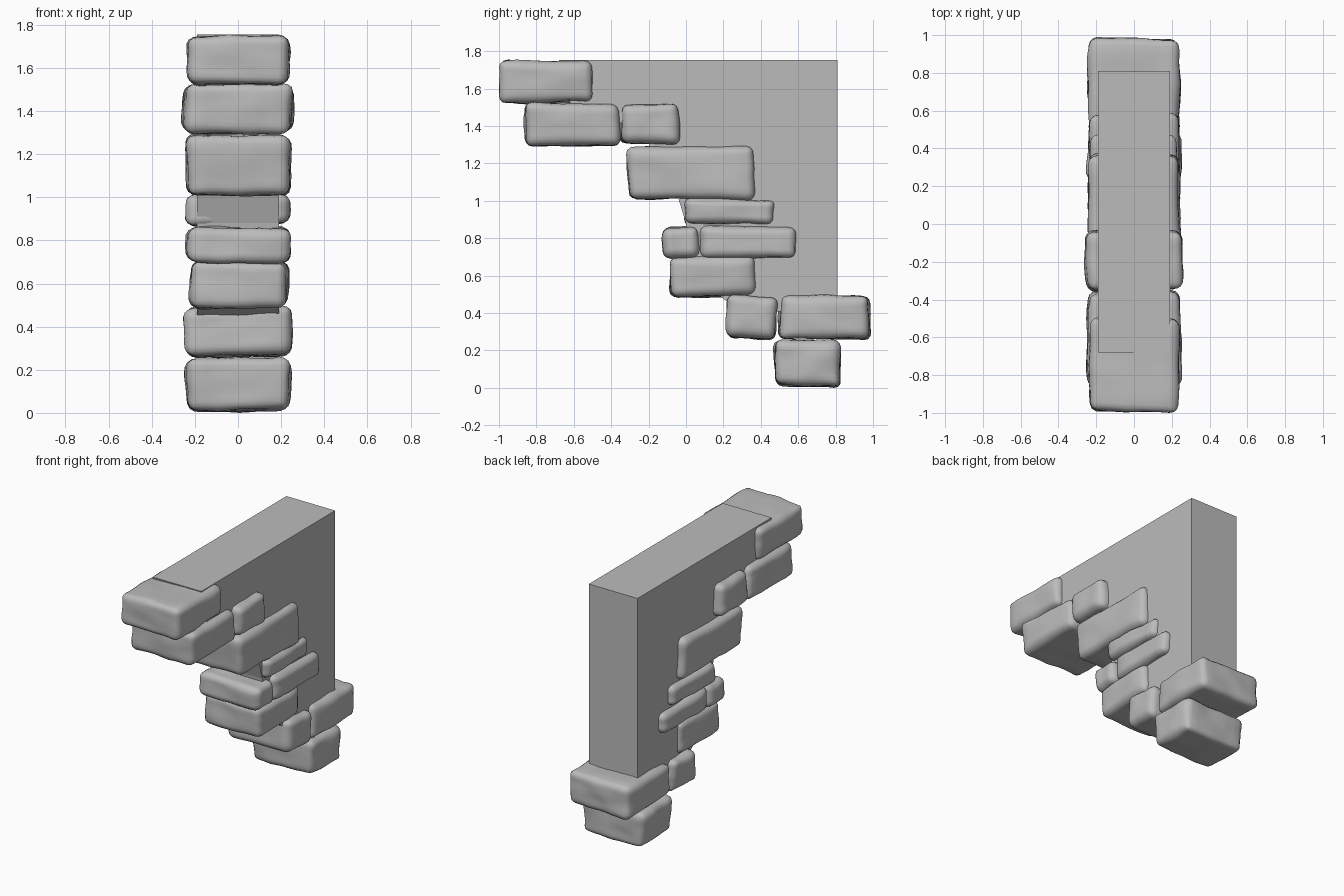
import bpy, bmesh
from mathutils import Vector, noise

default = bpy.data.objects.get("Cube")
if default:
    bpy.data.objects.remove(default, do_unlink=True)

grey = bpy.data.materials.new("stone grey")
grey.use_nodes = True
colour = (0.5, 0.5, 0.5, 1)
grey.diffuse_color = colour
grey.node_tree.nodes["Principled BSDF"].inputs["Base Color"].default_value = colour


def add_object(name, bm):
    mesh = bpy.data.meshes.new(name)
    bm.to_mesh(mesh)
    bm.free()
    mesh.materials.append(grey)
    obj = bpy.data.objects.new(name, mesh)
    bpy.context.collection.objects.link(obj)
    return obj


def stone(name, seed, low, high):
    """Worn block: skewed box, rounded edges, soft noise, fitted to its bounds."""
    low, high = Vector(low), Vector(high)
    size, centre = high - low, (low + high) / 2
    bm = bmesh.new()
    bmesh.ops.create_cube(bm, size=1)
    for v in bm.verts:
        # Uneven corners
        shift = noise.noise_vector(v.co * 3 + Vector((seed * 7.3, 0, 0)))
        v.co = Vector([c * s for c, s in zip(v.co, size)]) + shift * 0.025
    bmesh.ops.bevel(bm, geom=bm.edges[:], offset=0.04, segments=3,
                    profile=0.5, affect='EDGES')
    bmesh.ops.subdivide_edges(bm, edges=[e for e in bm.edges if e.calc_length() > 0.07],
                              cuts=7, use_grid_fill=True)
    bm.normal_update()
    # Pillowed faces with shallow wear
    moves = []
    for v in bm.verts:
        p = v.co + Vector((seed * 5.1, seed * 2.7, 0))
        wear = noise.noise(p * 6) * 0.013 + noise.noise(p * 14) * 0.004
        moves.append(v.normal * wear)
    for v, move in zip(bm.verts, moves):
        v.co += move
        y, z = 2 * v.co.y / size.y, 2 * v.co.z / size.z
        v.co.x *= 1 - 0.05 * max(abs(y), abs(z)) ** 4
    # Fit to the intended bounds
    for axis in range(3):
        values = [v.co[axis] for v in bm.verts]
        bottom, span = min(values), max(values) - min(values)
        for v in bm.verts:
            v.co[axis] = low[axis] + (v.co[axis] - bottom) / span * size[axis] - centre[axis]
    for f in bm.faces:
        f.smooth = True
    bmesh.ops.recalc_face_normals(bm, faces=bm.faces[:])
    obj = add_object(name, bm)
    obj.location = centre


# Stones from top to bottom: name, x range, y range, z range
stones = [
    ("cap_stone", (-.24, .245), (-1, -.49), (1.515, 1.755)),
    ("upper_front_stone", (-.255, .255), (-.87, -.35), (1.29, 1.53)),
    ("upper_back_stone", (-.265, .262), (-.36, -.03), (1.3, 1.53)),
    ("large_middle_stone", (-.245, .25), (-.32, .375), (1.0, 1.3)),
    ("thin_stone", (-.245, .245), (-.01, .48), (.86, 1.02)),
    ("small_front_stone", (-.24, .245), (-.13, .08), (.69, .87)),
    ("long_thin_stone", (-.245, .245), (.07, .59), (.69, .87)),
    ("lower_middle_stone", (-.23, .24), (-.09, .38), (.48, .71)),
    ("lower_front_stone", (-.255, .255), (.21, .49), (.255, .5)),
    ("lower_back_stone", (-.25, .25), (.49, .99), (.255, .5)),
    ("foot_stone", (-.25, .25), (.465, .83), (0, .26)),
]
for i, (name, *ranges) in enumerate(stones):
    stone(name, i + 1, [r[0] for r in ranges], [r[1] for r in ranges])

# Flat-sided wall core behind the stones
profile = [(.81, .42), (.81, 1.754), (-.68, 1.754), (-.6, 1.45), (-.22, 1.4),
           (-.15, 1.1), (-.04, 1.01), (0, .88), (.04, .6), (.3, .4)]
bm = bmesh.new()
side = bm.faces.new([bm.verts.new((-.19, y, z)) for y, z in profile])
extruded = bmesh.ops.extrude_face_region(bm, geom=[side])["geom"]
bmesh.ops.translate(bm, vec=(.38, 0, 0),
                    verts=[g for g in extruded if isinstance(g, bmesh.types.BMVert)])
bmesh.ops.recalc_face_normals(bm, faces=bm.faces[:])
add_object("wall_core", bm)
